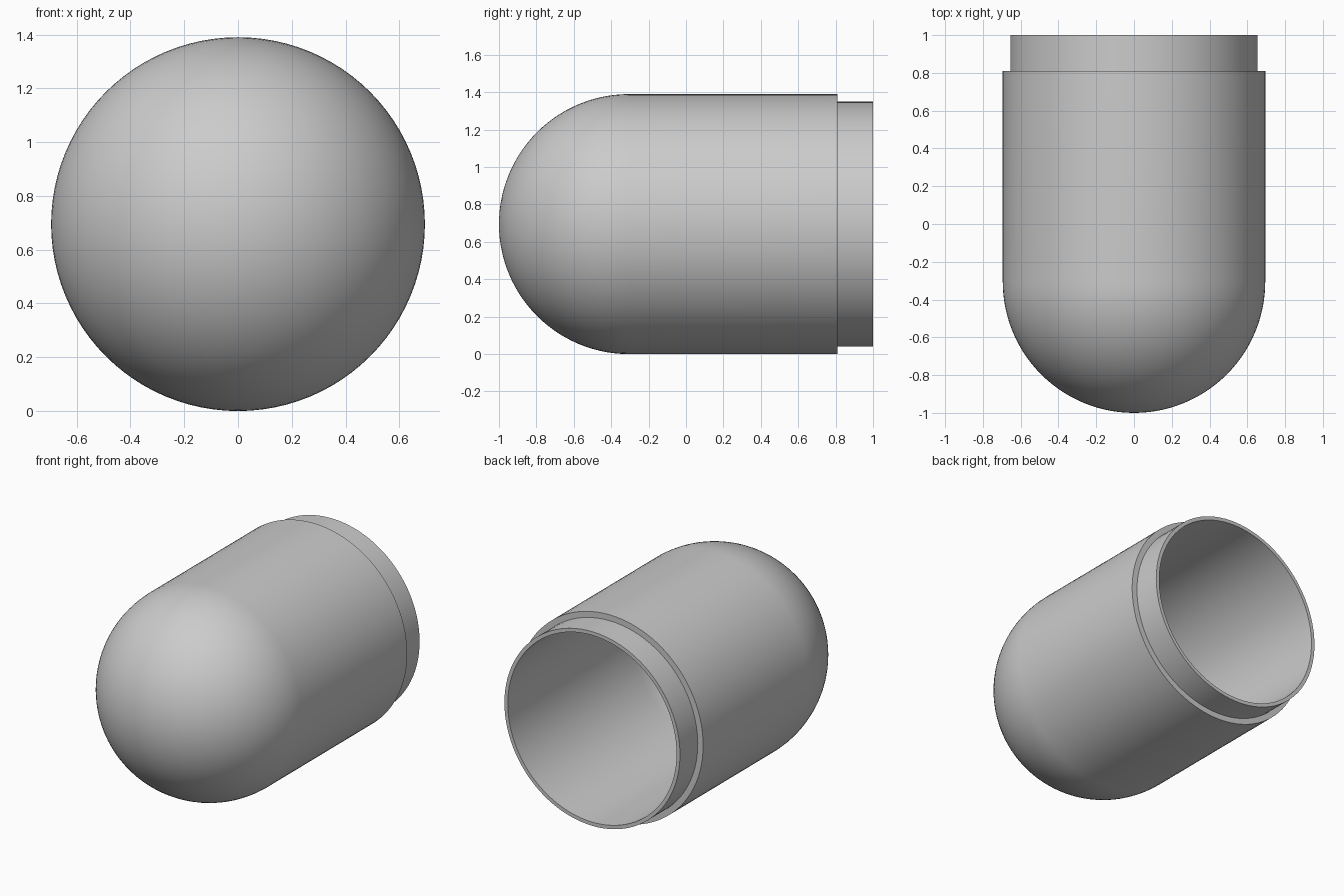
import bpy, bmesh, math

cube = bpy.data.objects.get("Cube")
if cube:
    bpy.data.objects.remove(cube, do_unlink=True)

OUTER, NECK, INNER = 0.695, 0.655, 0.63   # radii
DOME_Y, STEP_Y, RIM_Y = -0.305, 0.81, 1.0  # stations along the axis
SEGMENTS, DOME_STEPS = 96, 28

grey = bpy.data.materials.new("plain grey")
grey.use_nodes = True
colour = (0.6, 0.6, 0.6, 1)
grey.diffuse_color = colour
grey.node_tree.nodes["Principled BSDF"].inputs["Base Color"].default_value = colour


def dome(radius):
    """Quarter circle from the front tip to the start of the straight wall."""
    angles = [i / DOME_STEPS * math.pi / 2 for i in range(DOME_STEPS + 1)]
    return [(radius * math.sin(a), DOME_Y - radius * math.cos(a)) for a in angles]


# Closed shell profile as (radius, y): outside, stepped neck, rim, inside
profile = dome(OUTER)
profile += [(OUTER, STEP_Y), (NECK, STEP_Y), (NECK, RIM_Y), (INNER, RIM_Y)]
profile += reversed(dome(INNER))

# Spin the profile around the long axis
bm = bmesh.new()
verts = [bm.verts.new((r, y, 0)) for r, y in profile]
edges = [bm.edges.new(pair) for pair in zip(verts, verts[1:])]
bmesh.ops.spin(bm, geom=verts + edges, cent=(0, 0, 0), axis=(0, 1, 0),
               angle=math.tau, steps=SEGMENTS, use_duplicate=False)
bmesh.ops.remove_doubles(bm, verts=bm.verts, dist=0.0001)
bmesh.ops.recalc_face_normals(bm, faces=bm.faces)

mesh = bpy.data.meshes.new("capsule_shell")
bm.to_mesh(mesh)
bm.free()
mesh.materials.append(grey)
shell = bpy.data.objects.new("capsule_shell", mesh)
shell.location.z = OUTER
bpy.context.collection.objects.link(shell)

# Smooth walls with crisp step and rim
bpy.context.view_layer.objects.active = shell
shell.select_set(True)
bpy.ops.object.shade_smooth_by_angle(angle=math.radians(35))
